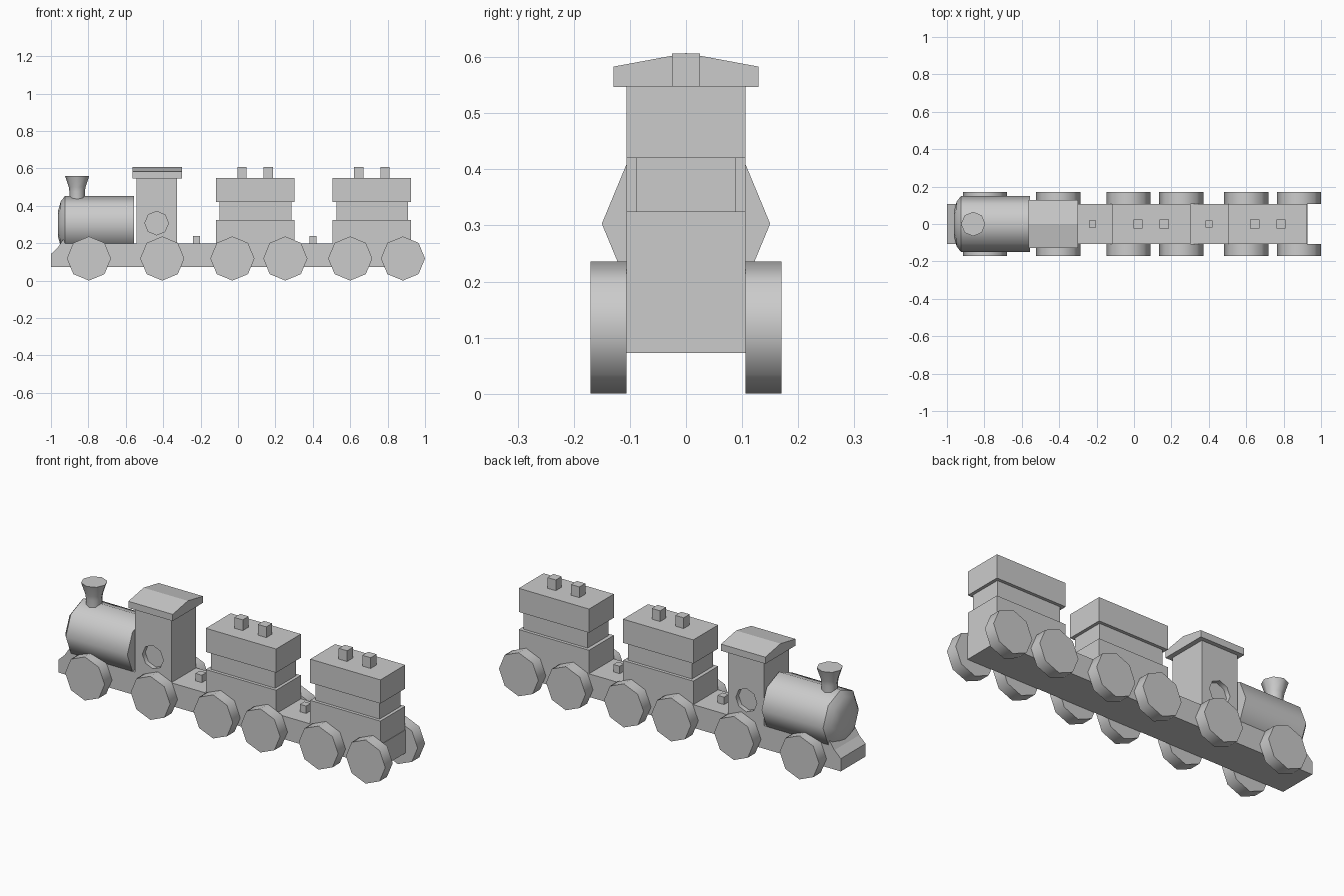
import bpy, bmesh
from math import pi, cos, sin, radians
from mathutils import Matrix

if "Cube" in bpy.data.objects:
    bpy.data.objects.remove(bpy.data.objects["Cube"])


def add_object(name, bm, smooth=False):
    bmesh.ops.recalc_face_normals(bm, faces=bm.faces)
    mesh = bpy.data.meshes.new(name)
    bm.to_mesh(mesh)
    bm.free()
    obj = bpy.data.objects.new(name, mesh)
    bpy.context.collection.objects.link(obj)
    if smooth:
        bpy.ops.object.select_all(action='DESELECT')
        obj.select_set(True)
        bpy.context.view_layer.objects.active = obj
        bpy.ops.object.shade_smooth_by_angle(angle=radians(50))
    return obj


def box(name, x0, x1, half_y, z0, z1):
    bm = bmesh.new()
    bmesh.ops.create_cube(bm, size=1)
    for v in bm.verts:
        v.co = ((x0 + x1) / 2 + v.co.x * (x1 - x0), v.co.y * 2 * half_y,
                (z0 + z1) / 2 + v.co.z * (z1 - z0))
    return add_object(name, bm)


def extrude(name, points, vector):
    bm = bmesh.new()
    face = bm.faces.new([bm.verts.new(p) for p in points])
    new = bmesh.ops.extrude_face_region(bm, geom=[face])['geom']
    bmesh.ops.translate(bm, vec=vector,
                        verts=[g for g in new if isinstance(g, bmesh.types.BMVert)])
    if face.is_valid and not any(len(e.link_faces) == 2 for e in face.edges):
        bm.faces.new(face.verts)
    return add_object(name, bm)


def lathe(name, profile, matrix, sides=8):
    """Rings of (radius, height) around local z, capped at both ends."""
    bm = bmesh.new()
    rings = [[bm.verts.new((r * cos(2 * pi * i / sides), r * sin(2 * pi * i / sides), h))
              for i in range(sides)] for r, h in profile]
    for a, b in zip(rings, rings[1:]):
        for i in range(sides):
            j = (i + 1) % sides
            bm.faces.new((a[i], a[j], b[j], b[i]))
    bm.faces.new(rings[0][::-1])
    bm.faces.new(rings[-1])
    bmesh.ops.transform(bm, matrix=matrix, verts=bm.verts)
    return add_object(name, bm, smooth=True)


along_x = Matrix.Rotation(pi / 2, 4, 'Y')
along_y = Matrix.Rotation(pi / 2, 4, 'X')

# Long chassis with the sloping front guard
W = 0.106
extrude("chassis", [(x, -W, z) for x, z in (
    (-1, 0.073), (0.928, 0.073), (0.928, 0.198), (-0.88, 0.198),
    (-0.925, 0.235), (-0.962, 0.178), (-1, 0.142))], (0, 2 * W, 0))

# Boiler with domed nose
lathe("boiler", [(0.07, -0.962), (0.12, -0.948), (0.15, -0.925), (0.15, -0.557)],
      Matrix.Translation((0, 0, 0.303)) @ along_x)

# Flared chimney
lathe("chimney", [(0.041, 0.42), (0.041, 0.475), (0.045, 0.5), (0.065, 0.56)],
      Matrix.Translation((-0.86, 0, 0)))

# Cab with a recessed round window on each side
cab = box("cab", -0.542, -0.325, W, 0.19, 0.55)
for side in (-1, 1):
    cutter = lathe("window_cutter", [(0.063, -0.03), (0.063, 0.03)],
                   Matrix.Translation((-0.435, side * (W + 0.005), 0.307)) @ along_y)
    cutter.hide_render = True
    cutter.hide_set(True)
    cut = cab.modifiers.new("window", 'BOOLEAN')
    cut.operation = 'DIFFERENCE'
    cut.object = cutter
    cut.solver = 'EXACT'

# Shallow gabled cab roof
extrude("cab_roof", [(-0.565, y, z) for y, z in (
    (-0.129, 0.547), (0.129, 0.547), (0.129, 0.583), (0, 0.607), (-0.129, 0.583))],
    (0.265, 0, 0))

# Two wagons, each with a coupling block ahead and two roof vents
for n, x in enumerate((-0.118, 0.506), 1):
    box(f"wagon_{n}_body", x, x + 0.42, W, 0.19, 0.325)
    box(f"wagon_{n}_waist", x + 0.02, x + 0.403, 0.089, 0.32, 0.425)
    box(f"wagon_{n}_top", x, x + 0.42, W, 0.42, 0.548)
    box(f"coupling_block_{n}", x - 0.123, x - 0.085, 0.019, 0.19, 0.238)
    for v in (0.139, 0.28):
        box(f"wagon_{n}_vent", x + v - 0.025, x + v + 0.025, 0.025, 0.54, 0.606)

# Octagonal wheels on both sides
for x in (-0.797, -0.405, -0.03, 0.253, 0.6, 0.882):
    for side in (-1, 1):
        lathe("wheel", [(0.118, -0.032), (0.118, 0.032)],
              Matrix.Translation((x, side * 0.138, 0.118)) @ along_y)
